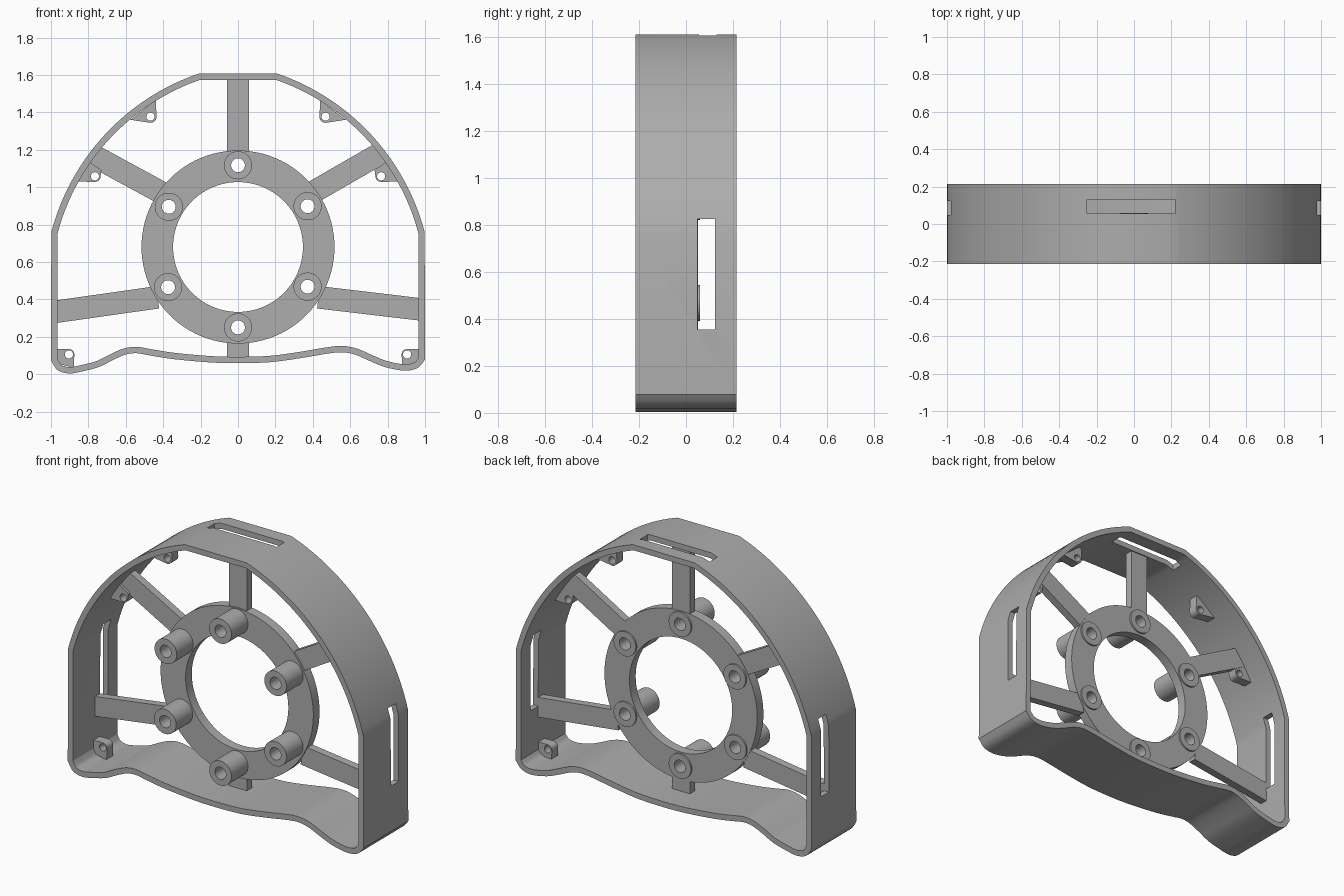
import bpy, bmesh
from math import sin, cos, pi, radians
from mathutils import Vector

if "Cube" in bpy.data.objects:
    bpy.data.objects.remove(bpy.data.objects["Cube"])

grey = bpy.data.materials.new("plain grey")
grey.use_nodes = True
GREY = (0.42, 0.42, 0.42, 1)
grey.diffuse_color = GREY
grey.node_tree.nodes["Principled BSDF"].inputs["Base Color"].default_value = GREY

HUB = Vector((0, 0.68))


def finish(bm, name):
    bmesh.ops.recalc_face_normals(bm, faces=bm.faces)
    mesh = bpy.data.meshes.new(name)
    bm.to_mesh(mesh)
    bm.free()
    mesh.materials.append(grey)
    ob = bpy.data.objects.new(name, mesh)
    bpy.context.collection.objects.link(ob)
    return ob


def smooth(ob):
    bpy.ops.object.select_all(action='DESELECT')
    ob.select_set(True)
    bpy.context.view_layer.objects.active = ob
    bpy.ops.object.shade_smooth_by_angle(angle=radians(25))


def circle(c, r, n=48):
    return [Vector((c[0] + r * cos(2 * pi * i / n), c[1] + r * sin(2 * pi * i / n))) for i in range(n)]


def tube(name, outer, inner, y0, y1):
    """Closed band between two matching outlines, extruded along y."""
    bm = bmesh.new()
    loops = [[bm.verts.new((p.x, y, p.y)) for p in pts]
             for pts, y in ((outer, y0), (outer, y1), (inner, y1), (inner, y0))]
    n = len(outer)
    for k in range(4):
        a, b = loops[k], loops[(k + 1) % 4]
        for i in range(n):
            j = (i + 1) % n
            bm.faces.new((a[i], a[j], b[j], b[i]))
    return finish(bm, name)


def prism(name, pts, y0, y1):
    """Convex hull of outline points, extruded along y."""
    bm = bmesh.new()
    for y in (y0, y1):
        for p in pts:
            bm.verts.new((p[0], y, p[1]))
    bmesh.ops.convex_hull(bm, input=bm.verts)
    bmesh.ops.dissolve_limit(bm, angle_limit=0.01, verts=bm.verts, edges=bm.edges)
    return finish(bm, name)


def box_points(x0, x1, z0, z1):
    return [(x0, z0), (x1, z0), (x1, z1), (x0, z1)]


def cut(ob, cutter):
    mod = ob.modifiers.new("cut", 'BOOLEAN')
    mod.operation, mod.solver, mod.object = 'DIFFERENCE', 'EXACT', cutter
    bpy.context.view_layer.objects.active = ob
    bpy.ops.object.modifier_apply(modifier=mod.name)
    bpy.data.objects.remove(cutter)


def spline(pts, steps=4):
    """Catmull-Rom curve through the points."""
    p = [Vector(q) for q in pts]
    p = [p[0]] + p + [p[-1]]
    out = []
    for a, b, c, d in zip(p, p[1:], p[2:], p[3:]):
        for s in range(steps):
            t = s / steps
            out.append(0.5 * (2 * b + (c - a) * t + (2 * a - 5 * b + 4 * c - d) * t ** 2
                              + (3 * b - a - 3 * c + d) * t ** 3))
    return out + [p[-1]]


def inset(pts, d):
    """Mitred inward offset of a counter-clockwise outline."""
    out = []
    for i, p in enumerate(pts):
        e1 = (p - pts[i - 1]).normalized()
        e2 = (pts[(i + 1) % len(pts)] - p).normalized()
        n1, n2 = Vector((-e1.y, e1.x)), Vector((-e2.y, e2.x))
        out.append(p + (n1 + n2) * d / (1 + n1.dot(n2)))
    return out


# Outer shell: wavy base, straight sides, two arcs and a flat top
base = spline([(-1, .075), (-.965, .022), (-.9, .004), (-.82, .018), (-.74, .04), (-.67, .075),
               (-.6, .105), (-.54, .112), (-.47, .1), (-.34, .08), (-.15, .063), (0, .059),
               (.17, .064), (.33, .085), (.48, .11), (.56, .117), (.63, .103), (.71, .068),
               (.79, .037), (.89, .019), (.96, .033), (1, .078)])
arc = []
for i in range(33):
    a = radians(14.7 + (71.2 - 14.7) * i / 32)
    arc.append(Vector((-.186 + 1.224 * cos(a), .449 + 1.224 * sin(a))))
outline = base + arc + [Vector((-p.x, p.y)) for p in reversed(arc)]
shell = tube("outer_shell", outline, inset(outline, .034), -.215, .215)
cut(shell, prism("side_slot_cutter", box_points(-1.2, 1.2, .355, .825), .048, .123))
cut(shell, prism("top_slot_cutter", box_points(-.25, .22, 1.5, 1.7), .055, .13))
smooth(shell)

# Centre ring with mounting bosses
ring = tube("centre_ring", circle(HUB, .516, 96), circle(HUB, .347, 96), -.01, .05)
bosses = [(0, 1.117), (0, .25), (-.37, .895), (.372, .898), (-.374, .465), (.372, .468)]
for i, c in enumerate(bosses):
    cut(ring, prism("hole_cutter", circle(c, .04, 32), -.1, .1))
    smooth(tube(f"mounting_boss_{i + 1}", circle(c, .075), circle(c, .037), -.17, .06))
smooth(ring)

# Spokes from ring to shell
spokes = {
    "top_spoke": ((0, 1.165), (0, 1.59)),
    "bottom_spoke": ((0, .19), (0, .08)),
    "upper_left_spoke": ((.38, .961), (.769, 1.185)),
    "upper_right_spoke": ((-.38, .955), (-.772, 1.168)),
    "lower_left_spoke": ((.43, .411), (.98, .346)),
    "lower_right_spoke": ((-.43, .411), (-.98, .333)),
}
for name, (a, b) in spokes.items():
    a, b = Vector(a), Vector(b)
    d = (b - a).normalized()
    side = Vector((-d.y, d.x)) * .06
    prism(name, [a + side, a - side, b - side, b + side], 0, .048)

# Screw tabs on the inside of the shell
tabs = {
    "upper_tab": ((.468, 1.377), .033, [(.575, 1.36), (.44, 1.465)]),
    "middle_tab": ((.765, 1.058), .03, [(.865, 1.03), (.8, 1.14), (.73, 1.09)]),
    "lower_tab": ((.904, .106), .029, [(.98, .135), (.98, .06), (.877, .035)]),
}
for name, (c, r, corners) in tabs.items():
    for side, s in (("left", 1), ("right", -1)):
        pts = circle((s * c[0], c[1]), r, 24) + [(s * x, z) for x, z in corners]
        tab = prism(f"{side}_{name}", pts, -.015, .045)
        cut(tab, prism("hole_cutter", circle((s * c[0], c[1]), .022, 24), -.1, .1))
        smooth(tab)
